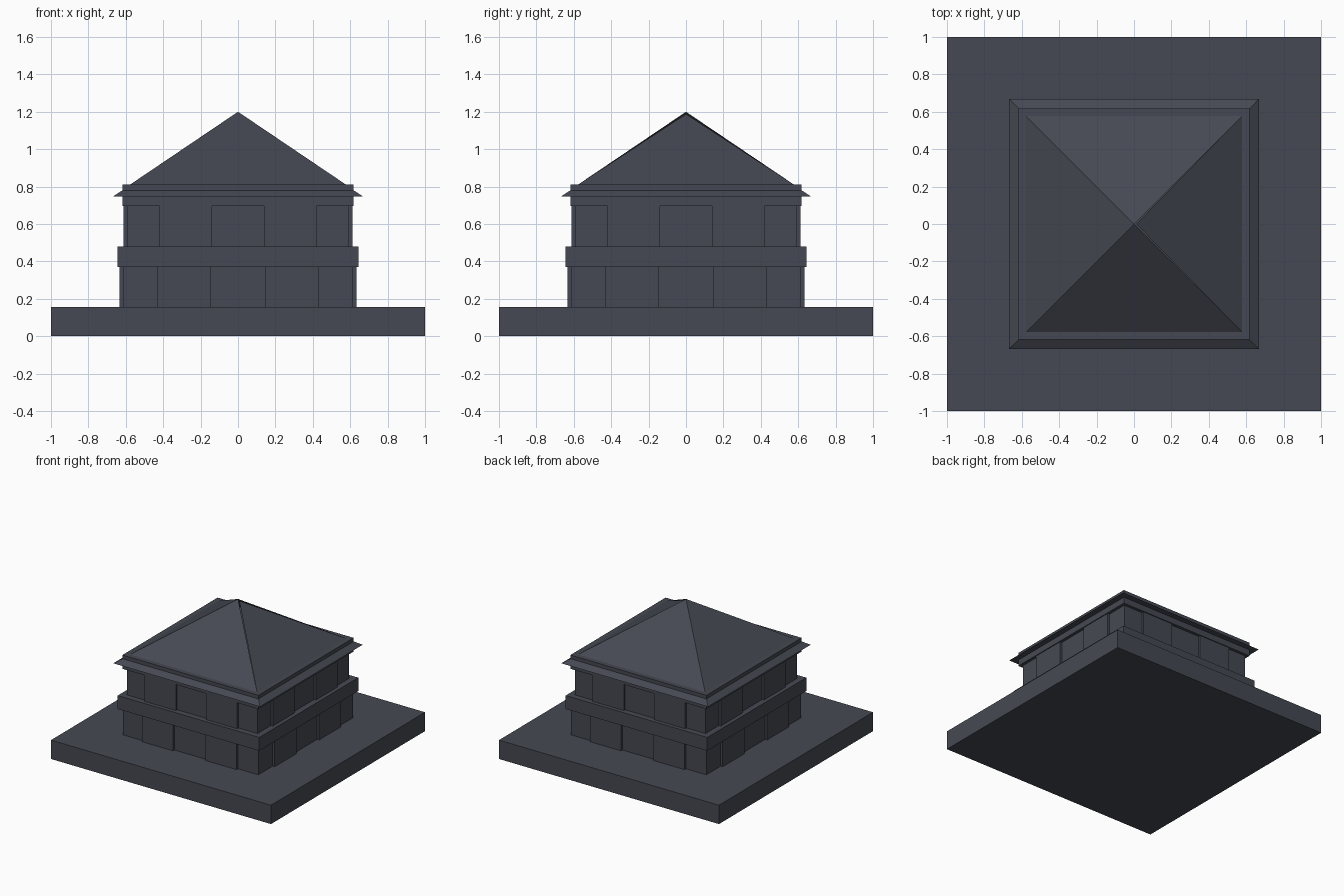
import bpy, bmesh
from math import pi
from mathutils import Matrix

if "Cube" in bpy.data.objects:
    bpy.data.objects.remove(bpy.data.objects["Cube"])

slate = bpy.data.materials.new("slate")
slate.diffuse_color = (0.06, 0.066, 0.085, 1)
slate.use_nodes = True
slate.node_tree.nodes["Principled BSDF"].inputs["Base Color"].default_value = slate.diffuse_color


def finish(name, bm):
    mesh = bpy.data.meshes.new(name)
    bm.to_mesh(mesh)
    bm.free()
    mesh.materials.append(slate)
    obj = bpy.data.objects.new(name, mesh)
    bpy.context.collection.objects.link(obj)
    return obj


def box(name, x0, x1, y0, y1, z0, z1):
    bm = bmesh.new()
    bmesh.ops.create_cube(bm, size=1)
    for v in bm.verts:
        v.co = ((x0, x1)[v.co.x > 0], (y0, y1)[v.co.y > 0], (z0, z1)[v.co.z > 0])
    return finish(name, bm)


def tier(name, half_bottom, z0, z1, half_top=None):
    """Square block, optionally tapering to a smaller top."""
    obj = box(name, -half_bottom, half_bottom, -half_bottom, half_bottom, z0, z1)
    if half_top:
        for v in obj.data.vertices:
            if v.co.z > (z0 + z1) / 2:
                v.co.x *= half_top / half_bottom
                v.co.y *= half_top / half_bottom
    return obj


def wall_panels(name, half_wall, half_out, inner, outer, z0, z1):
    """Two raised panels on each of the four walls."""
    for side in range(4):
        for x0, x1 in ((-outer, -inner), (inner, outer)):
            panel = box(name, x0, x1, -half_out, -half_wall + 0.01, z0, z1)
            panel.data.transform(Matrix.Rotation(side * pi / 2, 4, 'Z'))


# Plinth and the two storeys
tier("base_slab", 1.0, 0, 0.155)
tier("lower_wall", 0.616, 0.155, 0.37)
wall_panels("lower_panel", 0.616, 0.634, 0.147, 0.43, 0.155, 0.37)
tier("middle_band", 0.643, 0.37, 0.48)
tier("upper_wall", 0.594, 0.48, 0.70)
wall_panels("upper_panel", 0.594, 0.611, 0.138, 0.42, 0.48, 0.70)

# Cornice with sloping eave skirt
tier("cornice", 0.618, 0.697, 0.81)
tier("eave_skirt", 0.667, 0.748, 0.78, 0.618)

# Hipped roof: three slopes, with the right slope set slightly lower
r, z = 0.578, 0.81
bm = bmesh.new()
corners = [bm.verts.new(c) for c in ((r, r, z), (-r, r, z), (-r, -r, z), (r, -r, z))]
apex = bm.verts.new((0, 0, 1.2))
for a, b in zip(corners, corners[1:]):
    bm.faces.new((a, b, apex))
finish("roof_slopes", bm)

bm = bmesh.new()
bm.faces.new([bm.verts.new(c) for c in ((r, -r, z), (r, r, z), (0.012, 0, 1.188))])
finish("roof_right_slope", bm)
